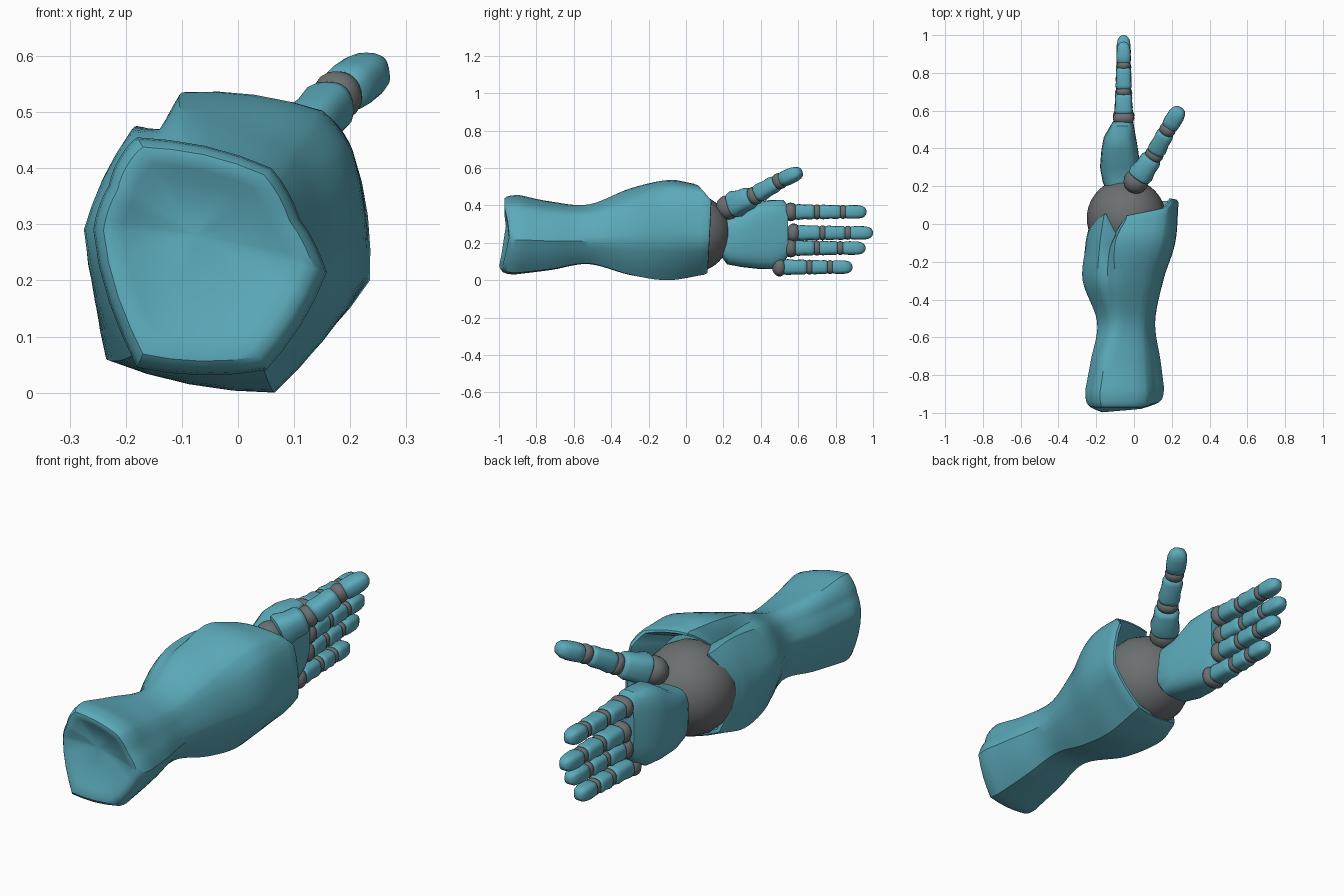
import bpy, bmesh, math
from mathutils import Vector

if "Cube" in bpy.data.objects:
    bpy.data.objects.remove(bpy.data.objects["Cube"])


def material(name, rgb):
    m = bpy.data.materials.new(name)
    m.diffuse_color = (*rgb, 1)
    m.use_nodes = True
    m.node_tree.nodes["Principled BSDF"].inputs["Base Color"].default_value = m.diffuse_color
    return m


TEAL = material("teal_shell", (0.105, 0.40, 0.49))
GREY = material("joint_grey", (0.15, 0.16, 0.165))


def loft(name, rings, mat, angle=30):
    """Skin a list of closed rings and cap both ends."""
    bm = bmesh.new()
    vs = [[bm.verts.new(p) for p in r] for r in rings]
    n = len(rings[0])
    for a, b in zip(vs, vs[1:]):
        for i in range(n):
            j = (i + 1) % n
            bm.faces.new((a[i], a[j], b[j], b[i]))
    bm.faces.new(vs[0])
    bm.faces.new(vs[-1])
    bmesh.ops.recalc_face_normals(bm, faces=bm.faces)
    me = bpy.data.meshes.new(name)
    bm.to_mesh(me)
    bm.free()
    me.shade_smooth()
    me.set_sharp_from_angle(angle=math.radians(angle))
    me.materials.append(mat)
    ob = bpy.data.objects.new(name, me)
    bpy.context.collection.objects.link(ob)
    return ob


def superellipse(n, e):
    out = []
    for i in range(n):
        c, s = math.cos(math.tau * i / n), math.sin(math.tau * i / n)
        out.append((math.copysign(abs(c) ** (2 / e), c), math.copysign(abs(s) ** (2 / e), s)))
    return out


def spline(pts, steps):
    """Catmull-Rom through the points."""
    p = [2 * pts[0] - pts[1]] + pts + [2 * pts[-1] - pts[-2]]
    out = []
    for i in range(1, len(p) - 2):
        for k in range(steps):
            t = k / steps
            a, b, c, d = p[i - 1:i + 3]
            out.append(0.5 * (2 * b + (c - a) * t + (2 * a - 5 * b + 4 * c - d) * t * t
                              + (3 * b - a - 3 * c + d) * t ** 3))
    return out + [pts[-1]]


def segment(name, p0, p1, w, h, mat, profile, e=3.0):
    """Rounded segment from p0 to p1; w, h = (start, end) half sizes."""
    p0, p1 = Vector(p0), Vector(p1)
    d = (p1 - p0).normalized()
    side = d.cross(Vector((0, 0, 1))).normalized()
    up = side.cross(d)
    rings = []
    for t, s in profile:
        c = p0.lerp(p1, t)
        a, b = (w[0] + (w[1] - w[0]) * t) * s, (h[0] + (h[1] - h[0]) * t) * s
        rings.append([c + side * a * x + up * b * z for x, z in superellipse(20, e)])
    return loft(name, rings, mat, 45)


def ball_profile(n):
    return [(.5 - .5 * math.cos(math.pi * k / n), max(.01, math.sin(math.pi * k / n)))
            for k in range(n + 1)]


BONE = [(0, .72), (.06, .92), (.18, 1), (.5, .93), (.82, 1), (.94, .92), (1, .72)]
TIP = [(0, .72), (.08, .94), (.3, 1), (.6, 1), (.8, .9), (.92, .68), (.98, .4), (1, .1)]
BALL = ball_profile(12)

# Forearm shell: ridge lines running from elbow to wrist, (start y, end y, x/z at six stations)
ridges = [
    (-.97, .03, [(-.18, .455), (-.15, .42), (-.08, .405), (-.10, .49), (-.10, .535), (-.04, .515)]),
    (-.97, .07, [(.06, .40), (.05, .37), (.05, .36), (.09, .43), (.14, .50), (.165, .49)]),
    (-.95, .12, [(.11, .31), (.10, .30), (.085, .30), (.13, .36), (.195, .43), (.205, .43)]),
    (-.94, .11, [(.158, .215), (.14, .21), (.112, .21), (.155, .21), (.215, .205), (.235, .20)]),
    (-.98, .10, [(.05, .04), (.04, .06), (.03, .09), (.05, .03), (.065, .0), (.07, .03)]),
    (-1.0, .03, [(-.18, .045), (-.16, .07), (-.14, .10), (-.20, .06), (-.235, .06), (-.21, .08)]),
    (-.96, -.04, [(-.258, .29), (-.228, .28), (-.195, .28), (-.272, .29), (-.255, .29), (-.24, .29)]),
    (-.97, .04, [(-.23, .37), (-.20, .36), (-.15, .36), (-.19, .45), (-.18, .475), (-.16, .45)]),
    (-.97, -.06, [(-.21, .42), (-.18, .40), (-.12, .39), (-.14, .465), (-.13, .46), (-.10, .44)]),
]
lines = []
for y0, y1, pts in ridges:
    ys = [y0 + .08, -.72, -.52, -.3, min(-.1, y1 - .08), y1]
    lines.append(spline([Vector((x, y, z)) for (x, z), y in zip(pts, ys)], 6))
rings = []
for k in range(len(lines[0])):
    row = [l[k] for l in lines]
    c = sum(row, Vector()) / len(row)
    ring = []
    for i, a in enumerate(row):
        b = row[(i + 1) % len(row)]
        for t in (0, .25, .5, .75):
            p = a.lerp(b, t)
            out = p - c
            out.y = 0
            bulge = 0.2 * (b - a).length * t * (1 - t)
            ring.append(p + out.normalized() * bulge)
    rings.append(ring)


def inset(ring, s, dy, flat=0):
    """Shrink a ring towards its centre, shift it in y and level its y by flat."""
    c = sum(ring, Vector()) / len(ring)
    return [Vector((c.x + (p.x - c.x) * s, p.y + (c.y - p.y) * flat + dy,
                    c.z + (p.z - c.z) * s)) for p in ring]


elbow, rim = rings[0], rings[-1]
start = [inset(elbow, s, dy, 1 - s) for s, dy in
         ((.04, -.05), (.2, -.05), (.4, -.055), (.58, -.065), (.72, -.075), (.82, -.082),
          (.9, -.08), (.955, -.068), (.985, -.048), (1, -.022))]
end = [inset(rim, .97, .014), inset(rim, .92, .016), inset(rim, .86, -.005), inset(rim, .6, -.13)]
loft("forearm", start + rings + end, TEAL, 34)

# Wrist ball
R, wc = .21, Vector((-.04, .03, .25))
segment("wrist_ball", wc - Vector((0, R, 0)), wc + Vector((0, R, 0)),
        (R, R), (R, R), GREY, ball_profile(24), 2)

# Palm
palm = []
for y, x0, x1, z0, z1 in [(.17, -.14, .03, .15, .33), (.22, -.165, .04, .085, .34),
                          (.30, -.18, .033, .07, .36), (.39, -.173, .022, .06, .42),
                          (.46, -.16, .01, .06, .43), (.52, -.125, 0, .09, .43),
                          (.545, -.11, -.005, .13, .40)]:
    palm.append([Vector(((x0 + x1) / 2 + (x1 - x0) / 2 * a, y, (z0 + z1) / 2 + (z1 - z0) / 2 * b))
                 for a, b in superellipse(24, 3.2)])
loft("palm", palm, TEAL, 30)

# Four fingers: height, knuckle y, two joint y values, tip y
fingers = {
    "index": (.365, .56, .70, .84, .965),
    "middle": (.253, .575, .73, .865, 1.0),
    "ring": (.172, .56, .70, .825, .96),
    "little": (.07, .50, .66, .77, .89),
}
FX = -.055
for name, (z, k, j1, j2, tip) in fingers.items():
    segment(name + "_knuckle", (FX, k - .04, z), (FX, k + .04, z), (.057,) * 2, (.05,) * 2, GREY, BALL, 2.4)
    for n, j in enumerate((j1, j2)):
        r = .04 - .003 * n
        segment(f"{name}_joint_{n + 1}", (FX, j - .03, z), (FX, j + .03, z), (r,) * 2, (r,) * 2, GREY, BALL, 2.4)
    segment(name + "_base", (FX, k + .02, z), (FX, j1 - .012, z), (.05, .045), (.043, .04), TEAL, BONE)
    segment(name + "_middle", (FX, j1 + .012, z), (FX, j2 - .012, z), (.044, .04), (.04, .037), TEAL, BONE)
    segment(name + "_tip", (FX, j2 + .01, z), (FX, tip, z), (.04, .034), (.037, .035), TEAL, TIP)

# Thumb: path through base, two joints and tip
path = [Vector(p) for p in ((.01, .225, .39), (.108, .368, .452), (.178, .5, .53), (.248, .615, .583))]
base_dir = (path[1] - path[0]).normalized()
segment("thumb_base_ball", path[0] - base_dir * .065, path[0] + base_dir * .065,
        (.066,) * 2, (.066,) * 2, GREY, BALL, 2)
for n, r in ((1, .05), (2, .044)):
    d = (path[n + 1] - path[n - 1]).normalized() * .038
    segment(f"thumb_joint_{n}", path[n] - d, path[n] + d, (r,) * 2, (r,) * 2, GREY, BALL, 2.2)
sizes = [((.07, .055), (.076, .056)), ((.051, .046), (.05, .044)), ((.047, .044), (.042, .038))]
for n, (w, h) in enumerate(sizes):
    a, b = path[n], path[n + 1]
    d = (b - a).normalized()
    last = n == 2
    segment(f"thumb_segment_{n + 1}", a + d * (.015 if n else .03), b if last else b - d * .018,
            w, h, TEAL, TIP if last else BONE, 2.7)
